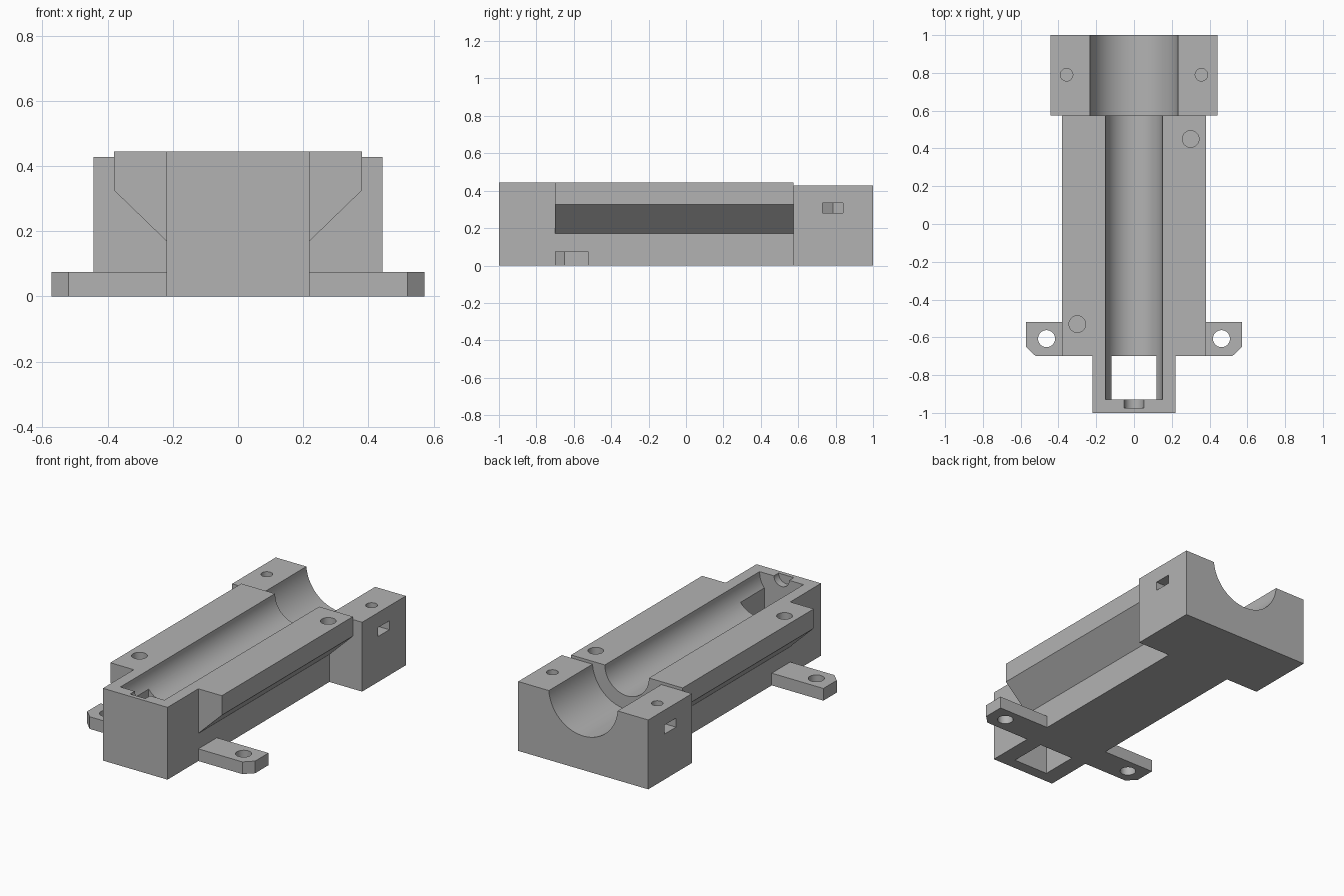
import bpy, bmesh, math
from mathutils import Matrix, Vector

if "Cube" in bpy.data.objects:
    bpy.data.objects.remove(bpy.data.objects["Cube"], do_unlink=True)

grey = bpy.data.materials.new("plain grey")
grey.use_nodes = True
grey.diffuse_color = (0.45, 0.45, 0.45, 1)
grey.node_tree.nodes["Principled BSDF"].inputs["Base Color"].default_value = grey.diffuse_color


def prism(name, points, axis, start, end):
    """Extrude a closed outline along y (points are x, z) or z (points are x, y)."""
    bm = bmesh.new()
    place = (lambda p: (p[0], start, p[1])) if axis == "y" else (lambda p: (p[0], p[1], start))
    face = bm.faces.new([bm.verts.new(place(p)) for p in points])
    grown = bmesh.ops.extrude_face_region(bm, geom=[face])["geom"]
    step = Vector((0, end - start, 0) if axis == "y" else (0, 0, end - start))
    bmesh.ops.translate(bm, vec=step, verts=[v for v in grown if isinstance(v, bmesh.types.BMVert)])
    bmesh.ops.recalc_face_normals(bm, faces=bm.faces)
    mesh = bpy.data.meshes.new(name)
    bm.to_mesh(mesh)
    bm.free()
    mesh.materials.append(grey)
    obj = bpy.data.objects.new(name, mesh)
    bpy.context.collection.objects.link(obj)
    return obj


def box(name, x0, x1, y0, y1, z0, z1):
    return prism(name, [(x0, y0), (x1, y0), (x1, y1), (x0, y1)], "z", z0, z1)


def rod(name, centre, radius, axis, start, end, sides=64):
    turn = [2 * math.pi * i / sides for i in range(sides)]
    outline = [(centre[0] + radius * math.cos(a), centre[1] + radius * math.sin(a)) for a in turn]
    return prism(name, outline, axis, start, end)


def mirrored(points, side):
    return [(side * x, y) for x, y in points]


def combine(target, tools, operation):
    """Apply boolean tools one after another and remove them."""
    for tool in tools:
        mod = target.modifiers.new("join", "BOOLEAN")
        mod.operation = operation
        mod.solver = "EXACT"
        mod.object = tool
        bpy.context.view_layer.update()
        graph = bpy.context.evaluated_depsgraph_get()
        mesh = bpy.data.meshes.new_from_object(target.evaluated_get(graph))
        target.modifiers.clear()
        target.data = mesh
        bpy.data.objects.remove(tool, do_unlink=True)


TOP = 0.445
BACK = 0.575

# Flared main body
half = [(0.22, 0), (0.22, 0.17), (0.38, 0.325), (0.38, TOP)]
body = prism("barrel_housing", half + mirrored(half[::-1], -1), "y", -0.7, BACK)

# Narrow front end, wide rear block and mounting ears
solids = [
    box("front_end", -0.22, 0.22, -1, -0.7, 0, TOP),
    box("rear_block", -0.443, 0.443, BACK, 1, 0, 0.427),
]
ear = [(0.1, -0.7), (0.52, -0.7), (0.572, -0.65), (0.572, -0.52), (0.1, -0.52)]
for side in (1, -1):
    solids.append(prism("mounting_ear", mirrored(ear, side), "z", 0, 0.075))
combine(body, solids, "UNION")

# Long trough, wide rear trough, front notch and floor opening
cuts = [
    rod("trough_cutter", (0, TOP), 0.15, "y", -0.93, 0.8, 96),
    rod("rear_trough_cutter", (0, TOP), 0.235, "y", BACK, 1.1, 96),
    rod("notch_cutter", (0, TOP), 0.052, "y", -0.975, -0.85),
    box("opening_cutter", -0.118, 0.118, -0.93, -0.7, -0.1, 0.5),
]

# Blind alignment holes in the body
for x, y in ((0.3, 0.45), (-0.3, -0.53)):
    cuts.append(rod("alignment_hole_cutter", (x, y), 0.044, "z", TOP - 0.1, 0.6))

# Ear holes, clamp screw holes and side nut slots with pointed ends
slot = [(0.5, 0.73), (0.5, 0.84), (0.325, 0.84), (0.293, 0.785), (0.325, 0.73)]
for side in (1, -1):
    cuts.append(rod("ear_hole_cutter", (side * 0.463, -0.607), 0.045, "z", -0.1, 0.15))
    cuts.append(rod("screw_hole_cutter", (side * 0.357, 0.79), 0.033, "z", 0.2, 0.6))
    cuts.append(prism("nut_slot_cutter", mirrored(slot, side), "z", 0.28, 0.335))
combine(body, cuts, "DIFFERENCE")

# Smooth round walls, crisp edges
bpy.ops.object.select_all(action="DESELECT")
body.select_set(True)
bpy.context.view_layer.objects.active = body
bpy.ops.object.shade_smooth_by_angle(angle=math.radians(25))
